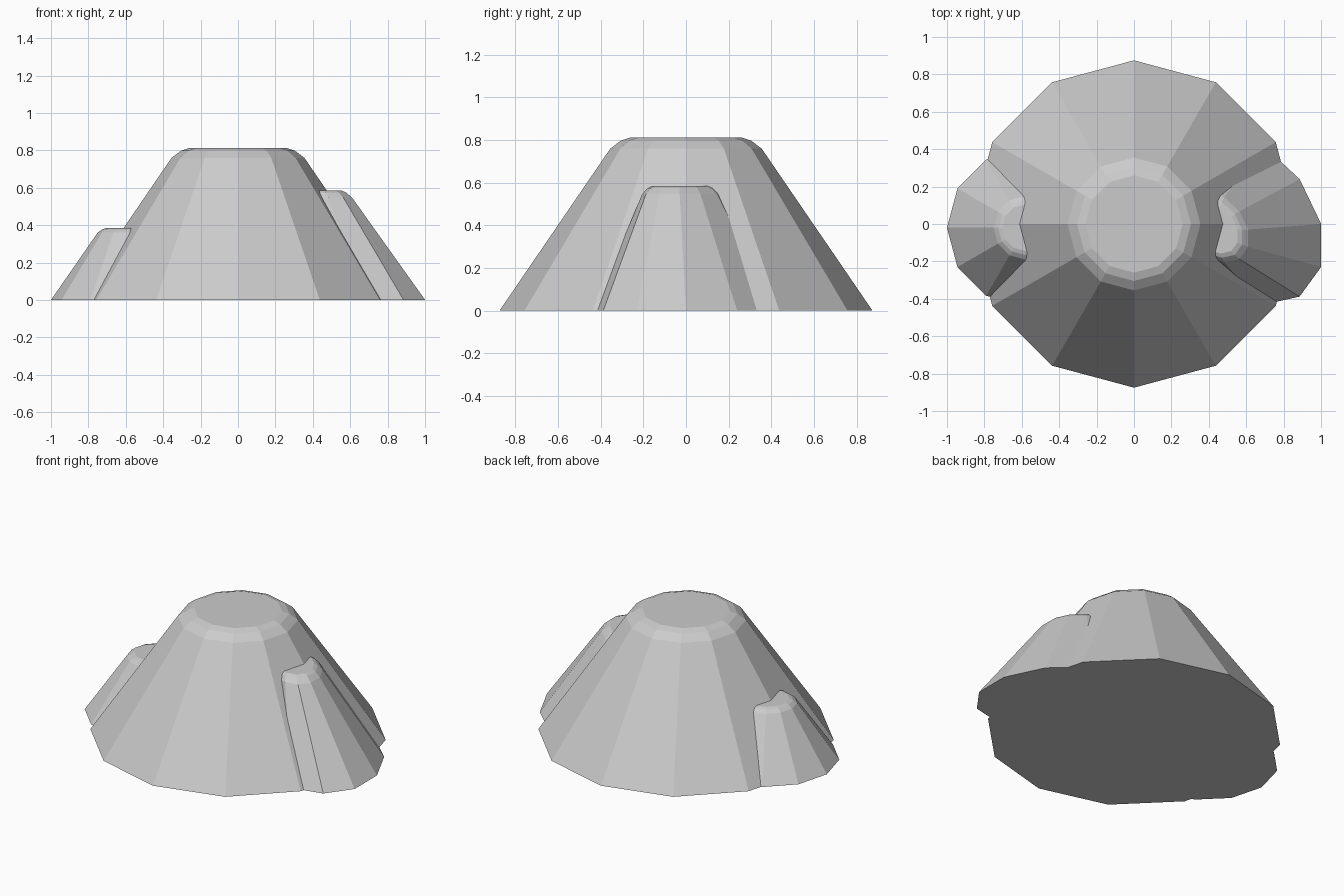
import bpy, bmesh
from math import cos, sin, radians

if "Cube" in bpy.data.objects:
    bpy.data.objects.remove(bpy.data.objects["Cube"])

SIDES = 12
# (height fraction, scale) of each ring: straight flank, then a two-step rounded rim
PROFILE = [(0.0, 1.0), (0.935, 0.406), (0.982, 0.348), (1.0, 0.297)]


def mound(name, centre, rx, ry, height, turn=0.0, skew=0.0, lean=(0.0, 0.0)):
    """Faceted truncated cone; skew shears its plan in y, lean tilts its axis."""
    bm = bmesh.new()
    rings = []
    for frac, s in PROFILE:
        z = frac * height
        cx = centre[0] + lean[0] * z
        cy = centre[1] + lean[1] * z
        ring = []
        for k in range(SIDES):
            a = radians(turn + 360 * k / SIDES)
            x = rx * cos(a)
            y = ry * sin(a) + skew * cos(a)
            ring.append(bm.verts.new((cx + s * x, cy + s * y, z)))
        rings.append(ring)
    for low, high in zip(rings, rings[1:]):
        for k in range(SIDES):
            n = (k + 1) % SIDES
            bm.faces.new((low[k], low[n], high[n], high[k]))
    bm.faces.new(rings[0][::-1])
    bm.faces.new(rings[-1])
    mesh = bpy.data.meshes.new(name)
    bm.to_mesh(mesh)
    bm.free()
    obj = bpy.data.objects.new(name, mesh)
    bpy.context.collection.objects.link(obj)
    return obj


# Large central hill
mound("main_hill", (0, 0), 0.875, 0.875, 0.813)
# Low shoulder on the left
mound("left_shoulder", (-0.58, -0.02), 0.42, 0.42, 0.385)
# Taller skewed shoulder leaning into the hill on the right
mound("right_shoulder", (0.571, 0.037), 0.445, 0.444, 0.585,
      turn=15, skew=-0.157, lean=(-0.247, -0.095))
